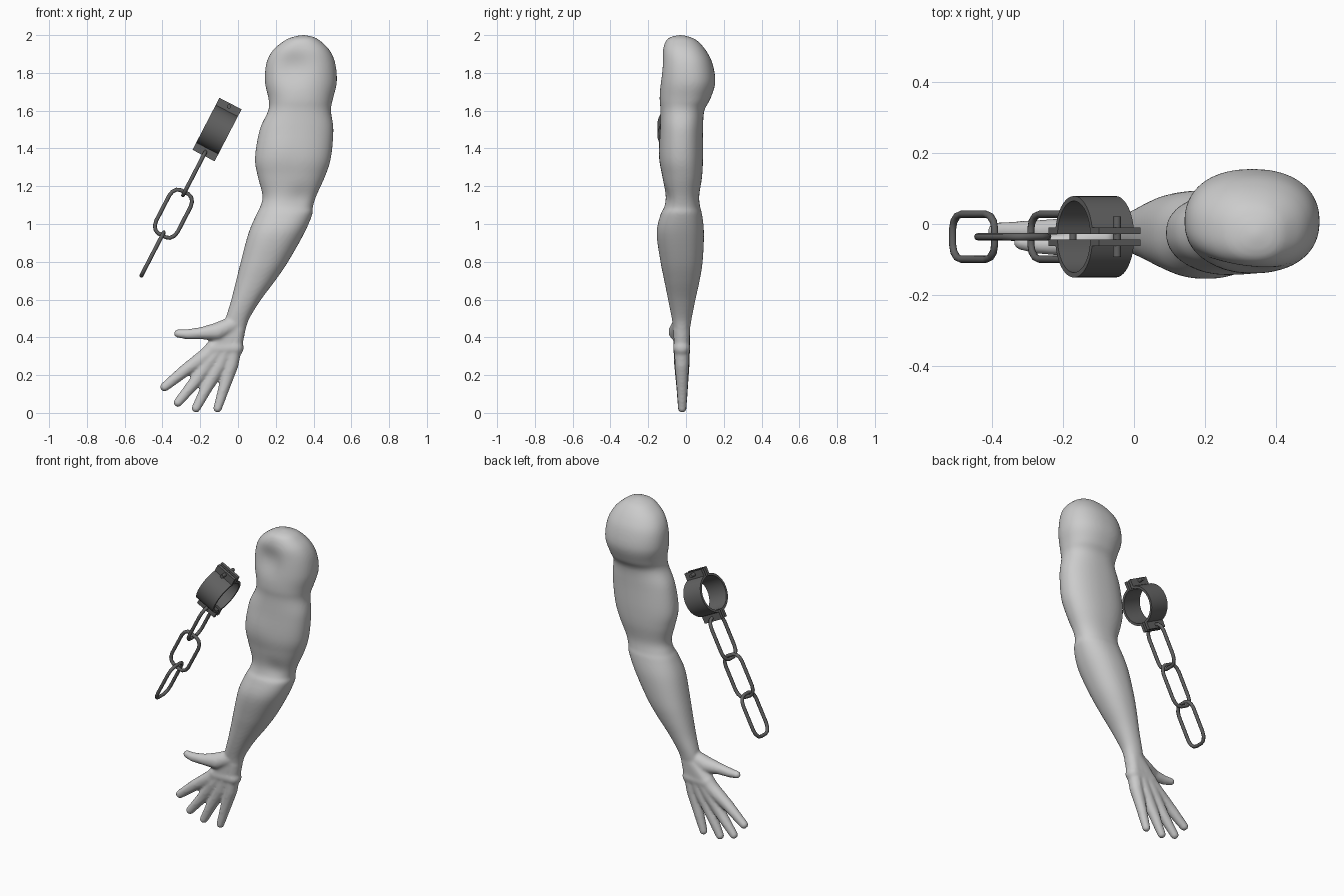
import bpy, bmesh, math
from mathutils import Vector, Matrix

if "Cube" in bpy.data.objects:
    bpy.data.objects.remove(bpy.data.objects["Cube"])


def material(name, value):
    m = bpy.data.materials.new(name)
    m.diffuse_color = (value, value, value, 1)
    m.use_nodes = True
    m.node_tree.nodes["Principled BSDF"].inputs["Base Color"].default_value = m.diffuse_color
    return m


SKIN = material("pale_grey", 0.6)
IRON = material("dark_iron", 0.12)


def finish(bm, name, mat, angle=35):
    bmesh.ops.recalc_face_normals(bm, faces=bm.faces)
    me = bpy.data.meshes.new(name)
    bm.to_mesh(me)
    bm.free()
    me.materials.append(mat)
    me.shade_smooth()
    me.set_sharp_from_angle(angle=math.radians(angle))
    ob = bpy.data.objects.new(name, me)
    bpy.context.collection.objects.link(ob)
    return ob


def catmull(rows, steps):
    out = []
    for i in range(len(rows) - 1):
        a, b, c, d = (rows[min(max(i + k, 0), len(rows) - 1)] for k in (-1, 0, 1, 2))
        for s in range(steps):
            t = s / steps
            out.append([0.5 * (2 * q + (r - p) * t + (2 * p - 5 * q + 4 * r - w) * t * t
                               + (3 * q - p - 3 * r + w) * t ** 3)
                        for p, q, r, w in zip(a, b, c, d)])
    return out + [rows[-1]]


# ---- Arm: horizontal sections (z, left, right, front, back) from wrist to shoulder
sections = [
    (0.44, -.075, .040, -.065, .020), (0.50, -.065, .060, -.075, .030),
    (0.60, -.035, .122, -.095, .050), (0.70, -.010, .197, -.115, .072),
    (0.80, .015, .265, -.135, .088), (0.95, .055, .350, -.155, .095),
    (1.05, .097, .393, -.135, .085), (1.09, .117, .396, -.116, .075),
    (1.15, .130, .415, -.110, .070), (1.25, .105, .460, -.125, .085),
    (1.35, .090, .492, -.140, .090), (1.50, .115, .505, -.137, .090),
    (1.60, .160, .492, -.135, .097), (1.66, .162, .502, -.140, .128),
    (1.75, .143, .523, -.140, .155), (1.85, .150, .515, -.135, .140),
    (1.92, .185, .485, -.128, .105), (1.97, .245, .435, -.108, .060),
    (1.99, .290, .400, -.080, .020), (2.00, .335, .355, -.040, -.020),
]
# Soft hollows on the front (x, z, radius, depth); negative depth is a bulge
hollows = [(.29, 1.83, .09, .028), (.33, 1.14, .06, .012), (.21, 1.40, .09, -.006)]

bm = bmesh.new()
SIDES, POWER = 56, 2 / 2.25
rings = []
for z, xl, xr, yf, yb in catmull(sections, 5):
    ring = []
    for i in range(SIDES):
        a = math.tau * i / SIDES
        c, s = math.cos(a), math.sin(a)
        x = (xl + xr) / 2 + (xr - xl) / 2 * math.copysign(abs(c) ** POWER, c)
        y = (yf + yb) / 2 + (yb - yf) / 2 * math.copysign(abs(s) ** POWER, s)
        if s < 0:
            for hx, hz, r, d in hollows:
                y += d * math.exp(-((x - hx) ** 2 + (z - hz) ** 2) / r ** 2) * min(1, -2 * s)
        ring.append(bm.verts.new((x, y, z)))
    rings.append(ring)
for lo, hi in zip(rings, rings[1:]):
    for i in range(SIDES):
        j = (i + 1) % SIDES
        bm.faces.new((lo[i], lo[j], hi[j], hi[i]))
bm.faces.new(rings[0][::-1])
bm.faces.new(rings[-1])

# ---- Hand: chains of (x, y, z, radius) blended into the arm
chains = [
    # thumb
    [(-.02, -.028, .47, .045), (-.11, -.045, .430, .048), (-.19, -.058, .422, .033),
     (-.27, -.058, .416, .027), (-.318, -.052, .420, .022)],
    # index, middle, ring and little fingers
    [(-.035, -.023, .44, .045), (-.165, -.023, .305, .043), (-.28, -.022, .225, .033),
     (-.388, -.02, .138, .025)],
    [(-.025, -.023, .44, .045), (-.150, -.022, .270, .043), (-.235, -.02, .155, .032),
     (-.318, -.02, .055, .024)],
    [(-.015, -.023, .44, .045), (-.100, -.022, .250, .041), (-.170, -.02, .125, .031),
     (-.222, -.02, .025, .024)],
    [(-.005, -.023, .44, .045), (-.035, -.022, .255, .038), (-.075, -.02, .130, .030),
     (-.108, -.02, .024, .023)],
    # palm
    [(-.13, -.023, .34, .046), (-.015, -.023, .345, .046)],
]
for chain in chains:
    for a, b in zip(chain, chain[1:]):
        a, b = Vector(a), Vector(b)
        n = max(2, math.ceil((b - a).length / 0.011))
        for k in range(n + 1):
            p = a.lerp(b, k / n)
            bmesh.ops.create_icosphere(bm, subdivisions=3, radius=p.w,
                                       matrix=Matrix.Translation(p.xyz))

arm = finish(bm, "arm_and_hand", SKIN, 180)
remesh = arm.modifiers.new("blend", 'REMESH')
remesh.mode = 'VOXEL'
remesh.voxel_size = 0.008
remesh.use_smooth_shade = True
smooth = arm.modifiers.new("soften", 'SMOOTH')
smooth.factor = 0.5
smooth.iterations = 6

# ---- Shackle frame: local x runs up the chain, local z is the cuff axis
up = Vector((.46, 0, .888)).normalized()
side = Vector((0, 1, 0))
FRAME = Matrix((up, side, up.cross(side))).transposed().to_4x4()
FRAME.translation = (-.111, -.036, 1.50)

# Cuff: two half rings with flanges at both ends
R_OUT, R_IN, GAP, PLATE, END, HALF = .115, .101, .008, .026, .155, .066


def arc(r, y, n=18):
    a = math.asin(y / r)
    return [(r * math.cos(t), r * math.sin(t))
            for t in (a + (math.pi - 2 * a) * i / n for i in range(n + 1))]


outline = (arc(R_OUT, PLATE) + [(-END, PLATE), (-END, GAP)]
           + arc(R_IN, GAP)[::-1] + [(END, GAP), (END, PLATE)])
for name, s in (("cuff_back_half", 1), ("cuff_front_half", -1)):
    bm = bmesh.new()
    face = bm.faces.new([bm.verts.new((x, s * y, -HALF)) for x, y in outline])
    ext = bmesh.ops.extrude_face_region(bm, geom=[face])
    bmesh.ops.translate(bm, vec=(0, 0, 2 * HALF),
                        verts=[v for v in ext["geom"] if isinstance(v, bmesh.types.BMVert)])
    bm.transform(FRAME)
    finish(bm, name, IRON)

# Pin through the upper flanges
bm = bmesh.new()
bmesh.ops.create_cone(bm, cap_ends=True, segments=12, radius1=.011, radius2=.011, depth=.115,
                      matrix=Matrix.Translation((.137, 0, 0)) @ Matrix.Rotation(math.pi / 2, 4, 'X'))
bm.transform(FRAME)
finish(bm, "cuff_pin", IRON)


# Chain links: rounded oblong loops, alternately turned a quarter
def link(name, offset, turned):
    a, b, rx, ry, wire, n = .129, .064, .055, .042, .0105, 8
    path = []
    for q, (sx, sy) in enumerate(((1, 1), (-1, 1), (-1, -1), (1, -1))):
        for k in range(4):
            t = math.pi / 2 * (q + k / 3)
            path.append(Vector((sx * (a - rx) + rx * math.cos(t),
                                sy * (b - ry) + ry * math.sin(t), 0)))
    bm = bmesh.new()
    loops = []
    for i, p in enumerate(path):
        tangent = (path[(i + 1) % len(path)] - path[i - 1]).normalized()
        out = tangent.cross(Vector((0, 0, 1)))
        loops.append([bm.verts.new(p + wire * (out * math.cos(math.tau * k / n)
                      + Vector((0, 0, math.sin(math.tau * k / n))))) for k in range(n)])
    for i, lo in enumerate(loops):
        hi = loops[(i + 1) % len(loops)]
        for k in range(n):
            m = (k + 1) % n
            bm.faces.new((lo[k], lo[m], hi[m], hi[k]))
    turn = Matrix.Rotation(math.pi / 2 if turned else 0, 4, 'X')
    bm.transform(FRAME @ Matrix.Translation((offset, 0, 0)) @ turn)
    finish(bm, name, IRON, 50)


for i in range(3):
    link(f"chain_link_{i + 1}", -.262 - .24 * i, i == 1)
